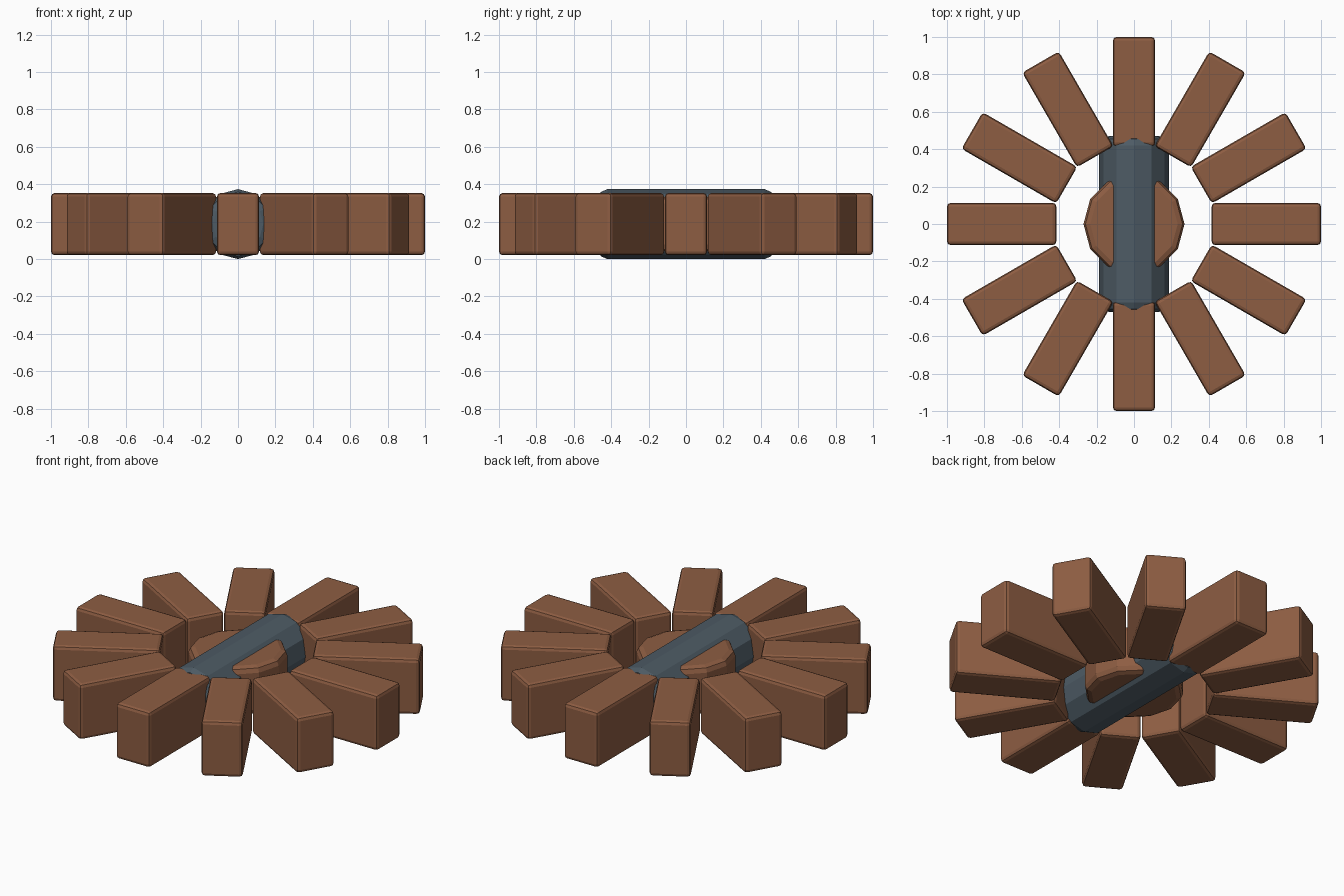
import bpy
from math import pi, cos, sin

if "Cube" in bpy.data.objects:
    bpy.data.objects.remove(bpy.data.objects["Cube"])

ZC = 0.187


def material(name, color):
    m = bpy.data.materials.new(name)
    m.diffuse_color = (*color, 1)
    m.use_nodes = True
    m.node_tree.nodes["Principled BSDF"].inputs["Base Color"].default_value = m.diffuse_color
    return m


BROWN = material("brown", (0.27, 0.11, 0.055))
SLATE = material("slate", (0.075, 0.105, 0.13))


def finish(name, mat, bevel):
    ob = bpy.context.object
    ob.name = name
    ob.data.materials.append(mat)
    mod = ob.modifiers.new("bevel", "BEVEL")
    mod.width = bevel
    mod.segments = 2
    mod.limit_method = 'ANGLE'
    mod.angle_limit = pi / 4
    return ob


# Twelve radial bars
R_IN, R_OUT, WIDTH, HEIGHT = 0.415, 1.0, 0.226, 0.333
for i in range(12):
    a = i * pi / 6
    r = (R_IN + R_OUT) / 2
    bpy.ops.mesh.primitive_cube_add(size=1, location=(r * cos(a), r * sin(a), ZC), rotation=(0, 0, a))
    ob = bpy.context.object
    ob.scale = (R_OUT - R_IN, WIDTH, HEIGHT)
    bpy.ops.object.transform_apply(location=False, rotation=False, scale=True)
    finish(f"radial_bar_{i + 1}", BROWN, 0.02)

# Axle lying along y
bpy.ops.mesh.primitive_cylinder_add(vertices=12, radius=0.187, depth=0.94,
                                    location=(0, 0, ZC), rotation=(pi / 2, 0, 0))
finish("axle", SLATE, 0.05)

# Flat hub disc crossed by the axle
bpy.ops.mesh.primitive_cylinder_add(vertices=12, radius=0.27, depth=0.29, location=(0, 0, ZC))
finish("hub", BROWN, 0.035)
